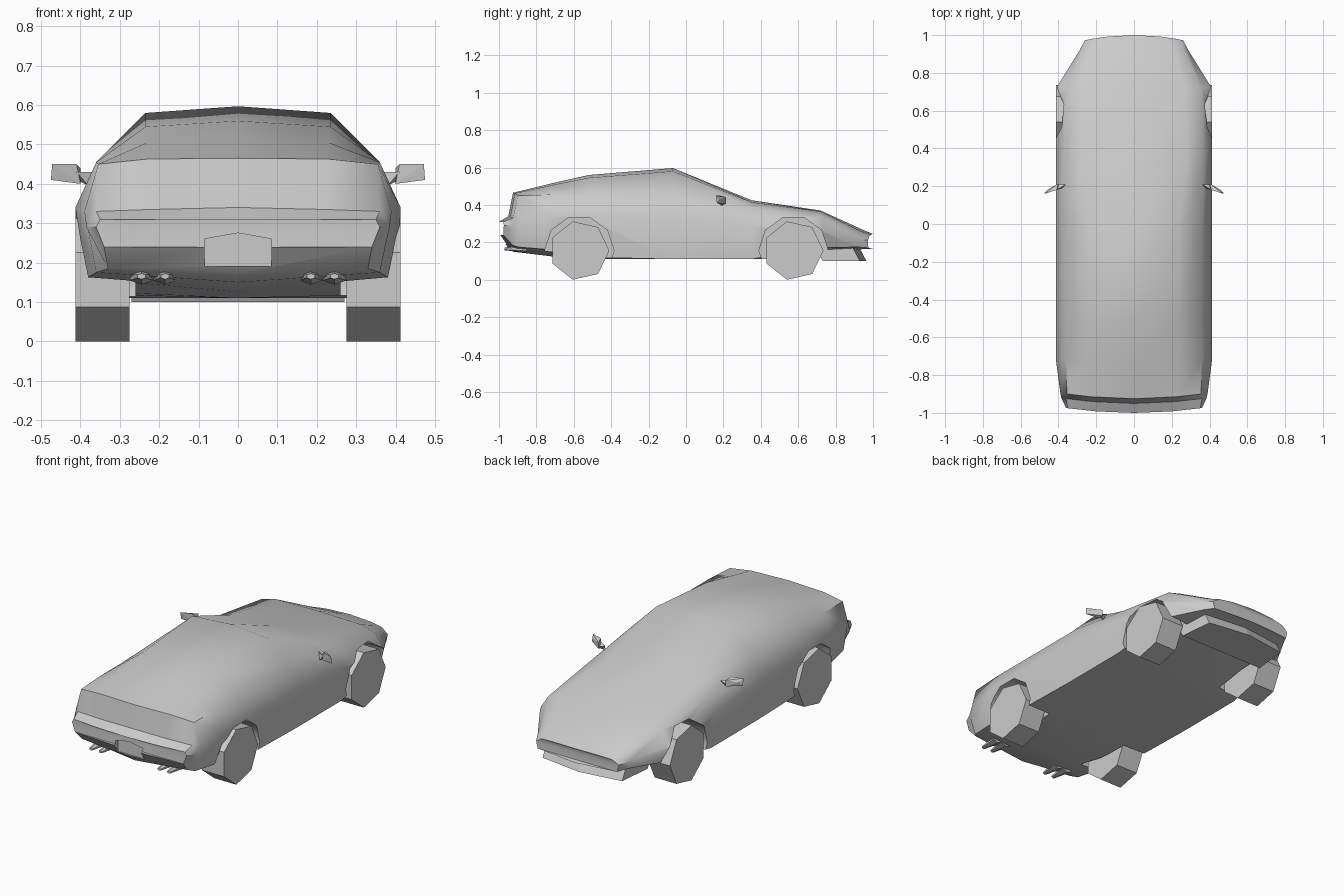
import bpy, bmesh, math
from mathutils import Matrix, Vector

cube = bpy.data.objects.get("Cube")
if cube:
    bpy.data.objects.remove(cube, do_unlink=True)

paint = bpy.data.materials.new("plain_grey")
paint.use_nodes = True
GREY = (0.6, 0.6, 0.6, 1)
paint.diffuse_color = GREY
paint.node_tree.nodes["Principled BSDF"].inputs["Base Color"].default_value = GREY


def finish(name, bm):
    """Turn a bmesh into a named, painted object."""
    bmesh.ops.recalc_face_normals(bm, faces=bm.faces[:])
    mesh = bpy.data.meshes.new(name)
    bm.to_mesh(mesh)
    bm.free()
    obj = bpy.data.objects.new(name, mesh)
    mesh.materials.append(paint)
    bpy.context.collection.objects.link(obj)
    return obj


def prism(name, outline, x0, x1):
    """Extrude a (y, z) outline from x0 to x1."""
    bm = bmesh.new()
    face = bm.faces.new([bm.verts.new((x0, y, z)) for y, z in outline])
    new = bmesh.ops.extrude_face_region(bm, geom=[face])["geom"]
    bmesh.ops.translate(bm, vec=(x1 - x0, 0, 0),
                        verts=[v for v in new if isinstance(v, bmesh.types.BMVert)])
    return finish(name, bm)


def polygon(cy, cz, radius, sides):
    step = math.tau / sides
    return [(cy + radius * math.cos(i * step), cz + radius * math.sin(i * step))
            for i in range(sides)]


def hull(name, points):
    bm = bmesh.new()
    for p in points:
        bm.verts.new(p)
    bmesh.ops.convex_hull(bm, input=bm.verts[:])
    return finish(name, bm)


def smooth(obj, degrees):
    bpy.ops.object.select_all(action="DESELECT")
    obj.select_set(True)
    bpy.context.view_layer.objects.active = obj
    bpy.ops.object.shade_smooth_by_angle(angle=math.radians(degrees))


def cut(obj, cutter):
    bpy.context.view_layer.objects.active = obj
    mod = obj.modifiers.new("cut", "BOOLEAN")
    mod.operation = "DIFFERENCE"
    mod.solver = "EXACT"
    mod.object = cutter
    bpy.ops.object.modifier_apply(modifier=mod.name)
    bpy.data.objects.remove(cutter, do_unlink=True)


# Body sections: y, top z, then shoulder, belt, side and sill as (x, z), bottom z
sections = [
    (-1.0, .31, (.2, .31), (.35, .31), (.36, .29), (.34, .24), .24),
    (-.95, .34, (.22, .335), (.36, .33), (.385, .29), (.33, .185), .17),
    (-.925, .465, (.23, .463), (.355, .45), (.39, .33), (.36, .175), .15),
    (-.72, .515, (.23, .505), (.36, .455), (.413, .34), (.385, .16), .125),
    (-.52, .56, (.235, .545), (.36, .455), (.413, .34), (.405, .12), .11),
    (-.07, .597, (.235, .58), (.36, .455), (.413, .34), (.405, .11), .11),
    (.35, .425, (.28, .415), (.37, .385), (.412, .3), (.405, .11), .11),
    (.72, .37, (.27, .365), (.36, .34), (.412, .26), (.39, .17), .12),
    (.95, .265, (.2, .26), (.26, .25), (.29, .22), (.28, .175), .165),
    (1.0, .245, (.14, .242), (.22, .235), (.26, .21), (.25, .17), .165),
]


def bow(x, y):
    """Curve the nose and tail in plan."""
    if y < -.9:
        return y + .2 * x * x
    return y - .4 * x * x if y > .9 else y


bm = bmesh.new()
rings = []
for y, top, *sides, bottom in sections:
    right = [(x, z) for x, z in sides]
    loop = [(0, top)] + right + [(0, bottom)] + [(-x, z) for x, z in reversed(right)]
    rings.append([bm.verts.new((x, bow(x, y), z)) for x, z in loop])
for a, b in zip(rings, rings[1:]):
    for i in range(len(a)):
        j = (i + 1) % len(a)
        bm.faces.new((a[i], a[j], b[j], b[i]))
# End caps, split along the centre line so the bow stays crisp
for ring in (rings[0], rings[-1]):
    n = len(ring)
    for i in range(n // 2):
        quad = [ring[i], ring[i + 1], ring[n - i - 1], ring[(n - i) % n]]
        bm.faces.new(list(dict.fromkeys(quad)))
body = finish("body", bm)

# Wheels and their arches
WHEEL_Z = .156
for end, y in (("rear", -.57), ("front", .575)):
    for side, s in (("left", 1), ("right", -1)):
        arch = prism("arch_cutter", polygon(y, WHEEL_Z, .185, 10), s * .26, s * .5)
        cut(body, arch)
        prism(f"{end}_{side}_wheel", polygon(y, WHEEL_Z, .16, 7), s * .275, s * .413)

# Plate recess in the tail
recess = hull("recess_cutter", [(x, y, z) for y in (-1.1, -.955)
                                for x, z in ((-.085, .19), (.085, .19), (-.085, .26),
                                             (.085, .26), (0, .275))])
cut(body, recess)
smooth(body, 42)

# Lip under the nose
lip_plan = ((.27, .73), (.25, .93), (0, .965))
lip = [(s * x, y, .1) for x, y in lip_plan for s in (1, -1)]
lip += [(s * x, y - .04, .175) for x, y in lip_plan for s in (1, -1)]
hull("front_lip", lip)

for side, s in (("left", 1), ("right", -1)):
    # Mirror: a wedge housing on a short tapered arm
    hull(f"{side}_mirror", [(s * x, y, z) for x, y, z in (
        (.472, .16, .45), (.475, .165, .41), (.41, .18, .45), (.4, .185, .4),
        (.46, .18, .43), (.4, .215, .44), (.4, .215, .405))])
    hull(f"{side}_mirror_arm", [(s * x, y, z) for x, y, z in (
        (.41, .18, .43), (.41, .21, .41), (.38, .19, .395), (.36, .21, .43))])
    # Twin exhaust tips
    for name, x in (("inner", .185), ("outer", .245)):
        bm = bmesh.new()
        turn = Matrix.Translation(Vector((s * x, -.91, .165))) @ Matrix.Rotation(math.pi / 2, 4, "X")
        bmesh.ops.create_cone(bm, cap_ends=True, segments=6, radius1=.034, radius2=.012,
                              depth=.12, matrix=turn @ Matrix.Diagonal((1, .62, 1, 1)))
        smooth(finish(f"{side}_{name}_exhaust", bm), 30)
